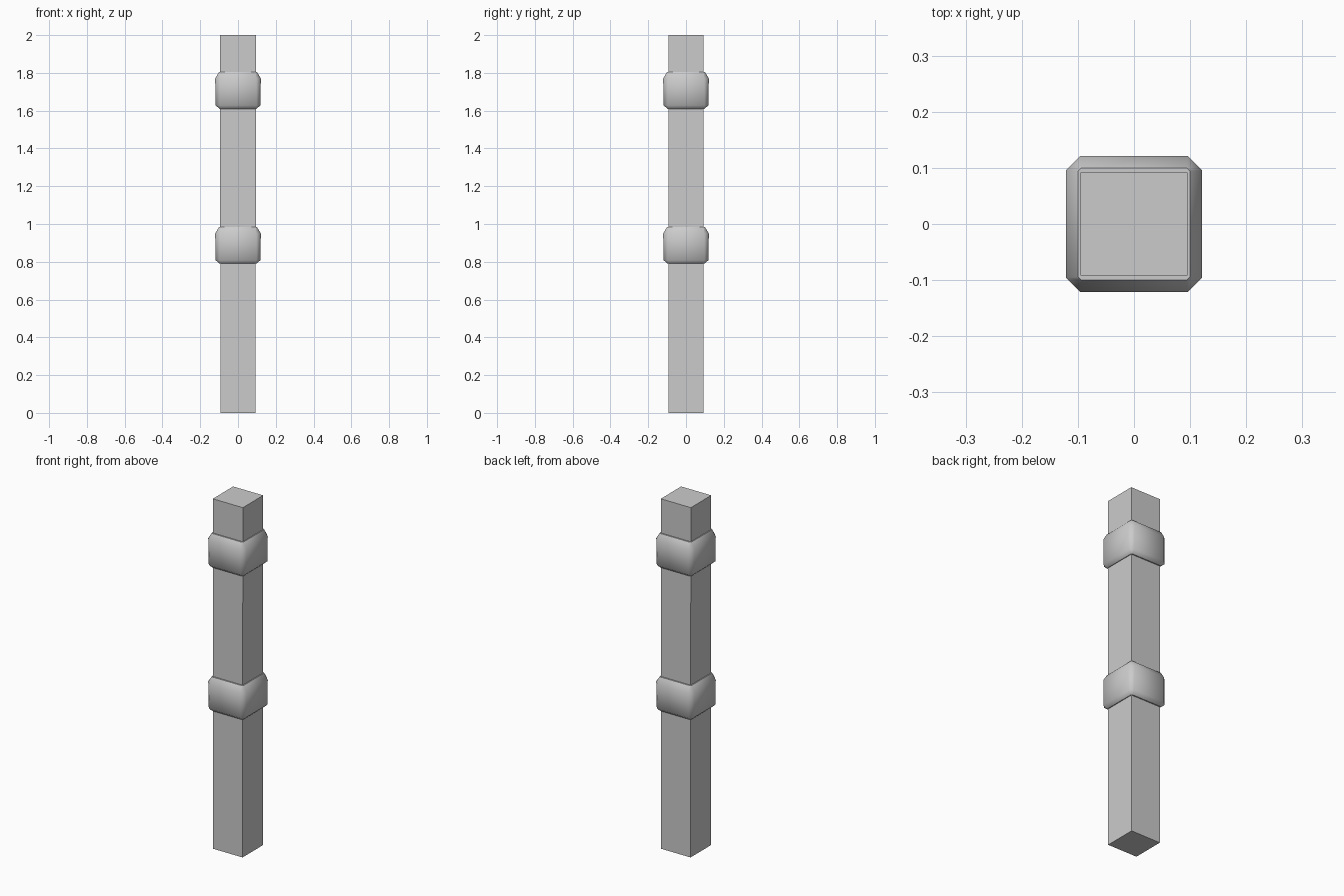
import bpy
import bmesh

old = bpy.data.objects.get("Cube")
if old:
    bpy.data.objects.remove(old, do_unlink=True)

# Single plain grey
grey = bpy.data.materials.new("plain grey")
grey.use_nodes = True
colour = (0.6, 0.6, 0.6, 1)
grey.diffuse_color = colour
grey.node_tree.nodes["Principled BSDF"].inputs["Base Color"].default_value = colour


def stack(name, rings, smooth=False):
    """Loft (height, half width, half depth, corner cut) rings into a closed solid."""
    bm = bmesh.new()
    loops = []
    for z, w, d, cut in rings:
        if cut:
            pts = [(w, cut - d), (w, d - cut), (w - cut, d), (cut - w, d),
                   (-w, d - cut), (-w, cut - d), (cut - w, -d), (w - cut, -d)]
        else:
            pts = [(w, -d), (w, d), (-w, d), (-w, -d)]
        loops.append([bm.verts.new((x, y, z)) for x, y in pts])
    for low, high in zip(loops, loops[1:]):
        for i in range(len(low)):
            j = (i + 1) % len(low)
            bm.faces.new((low[i], low[j], high[j], high[i]))
    bm.faces.new(loops[0][::-1])
    bm.faces.new(loops[-1])
    for f in bm.faces:
        f.smooth = smooth and len(f.verts) == 4
    mesh = bpy.data.meshes.new(name)
    bm.to_mesh(mesh)
    bm.free()
    mesh.materials.append(grey)
    obj = bpy.data.objects.new(name, mesh)
    bpy.context.collection.objects.link(obj)
    return obj


# Square post
stack("post", [(0, 0.093, 0.092, 0), (2, 0.095, 0.092, 0)])

# Two rounded collars wrapped around the post
for name, base in (("lower_collar", 0.79), ("upper_collar", 1.61)):
    stack(name, [(base, 0.098, 0.098, 0.006),
                 (base + 0.018, 0.118, 0.118, 0.02),
                 (base + 0.16, 0.121, 0.121, 0.025),
                 (base + 0.195, 0.1, 0.1, 0.006)], smooth=True)
